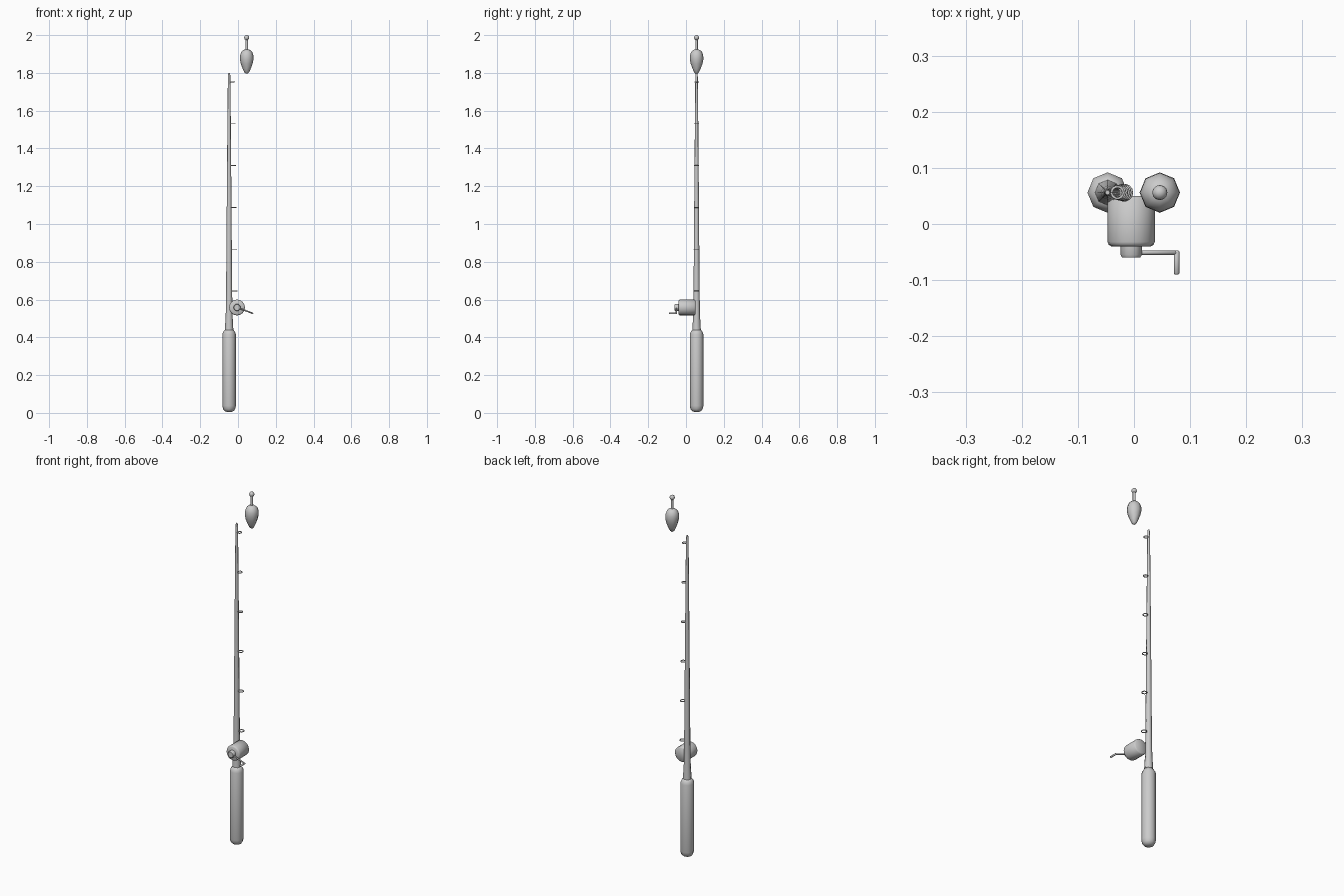
import bpy, bmesh, math
from mathutils import Matrix, Vector

if "Cube" in bpy.data.objects:
    bpy.data.objects.remove(bpy.data.objects["Cube"])


def finish(name, bm, angle=40):
    bmesh.ops.recalc_face_normals(bm, faces=bm.faces)
    me = bpy.data.meshes.new(name)
    bm.to_mesh(me)
    bm.free()
    ob = bpy.data.objects.new(name, me)
    bpy.context.collection.objects.link(ob)
    bpy.ops.object.select_all(action='DESELECT')
    ob.select_set(True)
    bpy.context.view_layer.objects.active = ob
    bpy.ops.object.shade_smooth_by_angle(angle=math.radians(angle))
    return ob


def lathe(name, profile, sides, origin, rot=Matrix(), angle=40):
    """Revolve (radius, height) pairs around local z, with capped ends."""
    bm = bmesh.new()
    rings = [[bm.verts.new((r * math.cos(2 * math.pi * i / sides),
                            r * math.sin(2 * math.pi * i / sides), h))
              for i in range(sides)] for r, h in profile]
    for a, b in zip(rings, rings[1:]):
        for i in range(sides):
            j = (i + 1) % sides
            bm.faces.new((a[i], a[j], b[j], b[i]))
    bm.faces.new(rings[0])
    bm.faces.new(rings[-1])
    bm.transform(Matrix.Translation(origin) @ rot)
    return finish(name, bm, angle)


def torus(name, center, major, minor, n=14, m=6):
    bm = bmesh.new()
    rings = []
    for i in range(n):
        a = 2 * math.pi * i / n
        rings.append([bm.verts.new(Vector(center) + Vector((
            (major + minor * math.cos(2 * math.pi * k / m)) * math.cos(a),
            (major + minor * math.cos(2 * math.pi * k / m)) * math.sin(a),
            minor * math.sin(2 * math.pi * k / m)))) for k in range(m)])
    for i in range(n):
        a, b = rings[i], rings[(i + 1) % n]
        for k in range(m):
            bm.faces.new((a[k], b[k], b[(k + 1) % m], a[(k + 1) % m]))
    return finish(name, bm, 80)


def rod_between(name, p, q, r, sides=10):
    d = Vector(q) - Vector(p)
    rot = d.to_track_quat('Z', 'Y').to_matrix().to_4x4()
    L = d.length
    return lathe(name, [(r * .6, 0), (r, r * .4), (r, L - r * .4), (r * .6, L)],
                 sides, p, rot, 60)


RX, RY = -0.047, 0.056

# Grip with rounded butt and shoulder
lathe("grip", [(.012, 0.005), (.024, .010), (.032, .020), (.036, .038), (.036, .415),
               (.032, .428), (.023, .440)], 8, (RX, RY, 0), angle=60)

# Tapering pole
lathe("pole", [(.023, .43), (.018, .52), (.016, .645), (.0125, 1.10), (.009, 1.53),
               (.007, 1.75), (.006, 1.79), (.004, 1.80)], 8, (RX, RY, 0), angle=60)

# Line guides, shrinking toward the tip
for i in range(6):
    t = i / 5
    z = .645 + t * (1.752 - .645)
    surface = .016 - t * .009
    major = .0135 - t * .003
    torus(f"line_guide_{i + 1}", (RX + surface + major, RY, z), major, .0025)

# Reel body and hub, facing the front
front = Matrix.Rotation(math.radians(90), 4, 'X')
reel = (-.005, 0, .558)
lathe("reel_body", [(.036, -.05), (.042, -.045), (.042, .032), (.040, .037), (.035, .040)],
      16, reel, front, 50)
lathe("reel_hub", [(.019, .036), (.019, .055), (.016, .060)], 12, reel, front, 50)

# Crank arm and knob
elbow = (.076, -.051, .528)
rod_between("crank_arm", (-.002, -.051, .557), (.079, -.051, .527), .004)
rod_between("crank_knob", (elbow[0], -.047, elbow[2]), (elbow[0], -.090, elbow[2]), .005)

# Float: teardrop body, stem and ball
FX = .046
lathe("float_body", [(.005, 1.796), (.012, 1.802), (.021, 1.821), (.031, 1.848), (.036, 1.872),
                     (.035, 1.893), (.029, 1.911), (.018, 1.921), (.007, 1.925)],
      8, (FX, RY, 0), angle=60)
lathe("float_stem", [(.007, 1.92), (.007, 1.98)], 8, (FX, RY, 0), angle=60)
bm = bmesh.new()
bmesh.ops.create_uvsphere(bm, u_segments=12, v_segments=8, radius=.0135,
                          matrix=Matrix.Translation((FX, RY, 1.9865)))
finish("float_ball", bm, 80)
